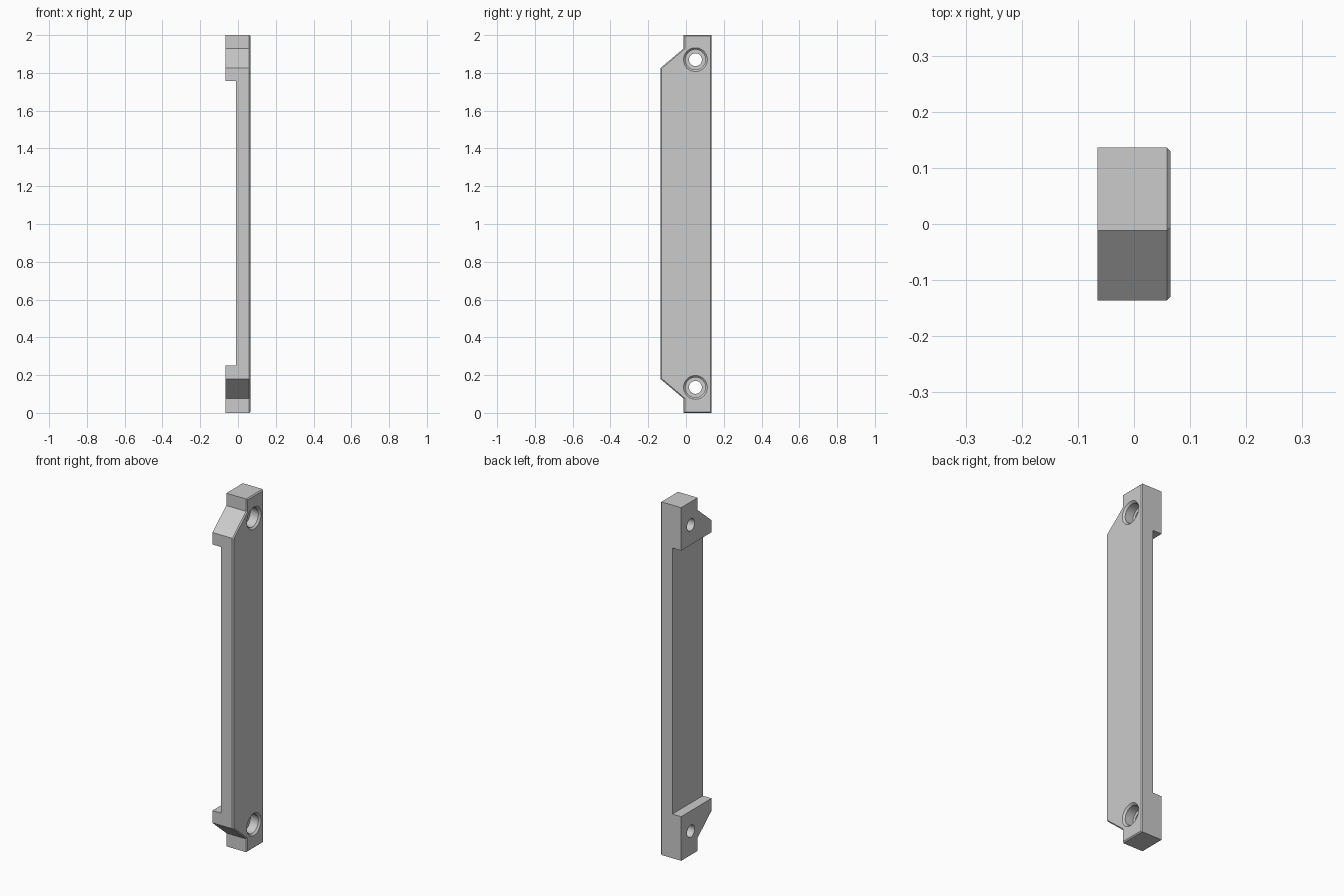
import bpy
import bmesh
from math import pi
from mathutils import Matrix

cube = bpy.data.objects.get("Cube")
if cube:
    bpy.data.objects.remove(cube, do_unlink=True)

BACK, FRONT, STEP = 0.136, -0.136, -0.012   # y positions
INNER, OUTER = -0.065, 0.065                # x positions
CHAMFER = 0.006
HOLE_Y, HOLE_Z = 0.05, (0.135, 1.87)

grey = bpy.data.materials.new("grey metal")
grey.use_nodes = True
colour = (0.6, 0.6, 0.6, 1)
grey.diffuse_color = colour
grey.node_tree.nodes["Principled BSDF"].inputs["Base Color"].default_value = colour


def finish(name, bm):
    bmesh.ops.recalc_face_normals(bm, faces=bm.faces)
    mesh = bpy.data.meshes.new(name)
    bm.to_mesh(mesh)
    bm.free()
    mesh.materials.append(grey)
    obj = bpy.data.objects.new(name, mesh)
    bpy.context.collection.objects.link(obj)
    return obj


def cut(obj, cutter):
    cutter.hide_render = True
    mod = obj.modifiers.new("cut", "BOOLEAN")
    mod.operation = "DIFFERENCE"
    mod.solver = "EXACT"
    mod.object = cutter
    bpy.context.view_layer.objects.active = obj
    bpy.ops.object.modifier_apply(modifier=mod.name)
    bpy.data.objects.remove(cutter, do_unlink=True)


# Bar: side profile extruded across the width, outer rim chamfered
profile = [(FRONT, 0.18), (STEP, 0.075), (STEP, 0), (BACK, 0),
           (BACK, 2), (STEP, 2), (STEP, 1.93), (FRONT, 1.825)]
bm = bmesh.new()
face = bm.faces.new([bm.verts.new((INNER, y, z)) for y, z in profile])
grown = bmesh.ops.extrude_face_region(bm, geom=[face])["geom"]
tips = [v for v in grown if isinstance(v, bmesh.types.BMVert)]
bmesh.ops.translate(bm, verts=tips, vec=(OUTER - INNER, 0, 0))
bmesh.ops.recalc_face_normals(bm, faces=bm.faces)
rim = [e for e in bm.edges if all(v.co.x > 0 for v in e.verts)]
bmesh.ops.bevel(bm, geom=rim, offset=CHAMFER, segments=1, affect="EDGES")
bar = finish("mounting_bar", bm)

# Long recess between the two end feet
bm = bmesh.new()
bmesh.ops.create_cube(bm, size=1)
bmesh.ops.scale(bm, verts=bm.verts, vec=(0.2, 1, 1.757 - 0.25))
bmesh.ops.translate(bm, verts=bm.verts, vec=(-0.01 - 0.1, 0, (1.757 + 0.25) / 2))
cut(bar, finish("recess_cutter", bm))

# Counterbored screw holes: a stepped profile spun round the hole axis
steps = [(-0.1, 0), (-0.1, 0.034), (0.005, 0.034), (0.005, 0.053),
         (0.055, 0.053), (0.075, 0.073), (0.075, 0)]
for z in HOLE_Z:
    bm = bmesh.new()
    verts = [bm.verts.new((x, r, 0)) for x, r in steps]
    edges = [bm.edges.new(pair) for pair in zip(verts, verts[1:])]
    bmesh.ops.spin(bm, geom=verts + edges, axis=(1, 0, 0), cent=(0, 0, 0),
                   angle=2 * pi, steps=48)
    bmesh.ops.remove_doubles(bm, verts=bm.verts, dist=0.0001)
    bmesh.ops.transform(bm, matrix=Matrix.Translation((0, HOLE_Y, z)), verts=bm.verts)
    cut(bar, finish("screw_hole_cutter", bm))

# Smooth hole walls, sharp edges elsewhere
bpy.ops.object.select_all(action="DESELECT")
bar.select_set(True)
bpy.context.view_layer.objects.active = bar
bpy.ops.object.shade_smooth_by_angle(angle=pi / 6)
